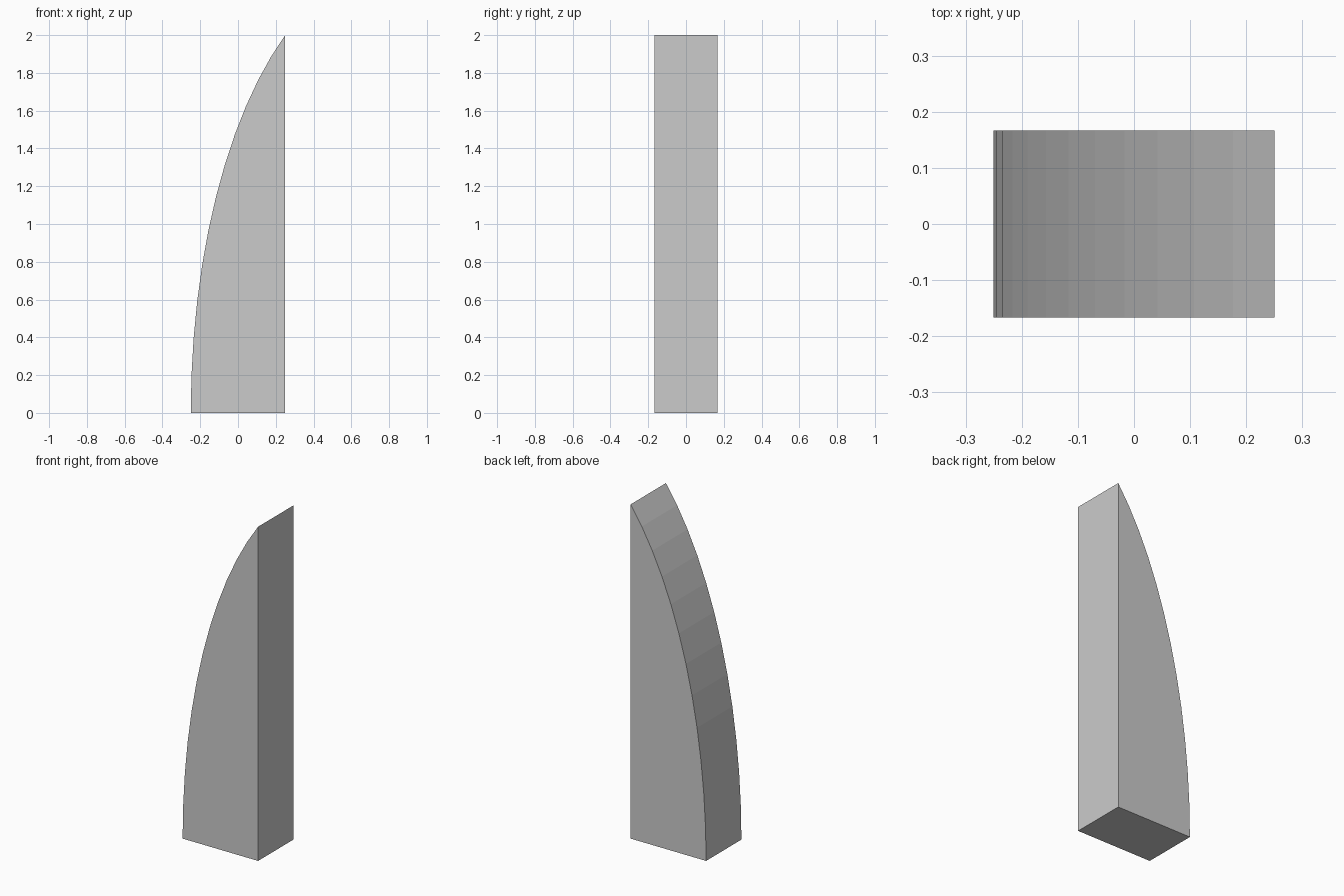
import bpy, bmesh, math

if "Cube" in bpy.data.objects:
    bpy.data.objects.remove(bpy.data.objects["Cube"])

HALF_DEPTH = 0.167
STEPS = 12
T_END = math.asin(0.8485)

# Side profile: elliptical arc rising from the base, closed by a straight back
A = 0.5 / (1 - math.cos(T_END))
B = 2.0 / math.sin(T_END)
profile = [(0.25, 0.0)]
for i in range(STEPS + 1):
    t = T_END * i / STEPS
    profile.append((-0.25 + A * (1 - math.cos(t)), B * math.sin(t)))

# Curved fin: profile extruded through its thickness
bm = bmesh.new()
face = bm.faces.new([bm.verts.new((x, -HALF_DEPTH, z)) for x, z in profile])
ext = bmesh.ops.extrude_face_region(bm, geom=[face])
moved = [g for g in ext["geom"] if isinstance(g, bmesh.types.BMVert)]
bmesh.ops.translate(bm, verts=moved, vec=(0, 2 * HALF_DEPTH, 0))
bmesh.ops.recalc_face_normals(bm, faces=bm.faces)

mesh = bpy.data.meshes.new("curved_fin")
bm.to_mesh(mesh)
bm.free()
fin = bpy.data.objects.new("curved_fin", mesh)
bpy.context.collection.objects.link(fin)
